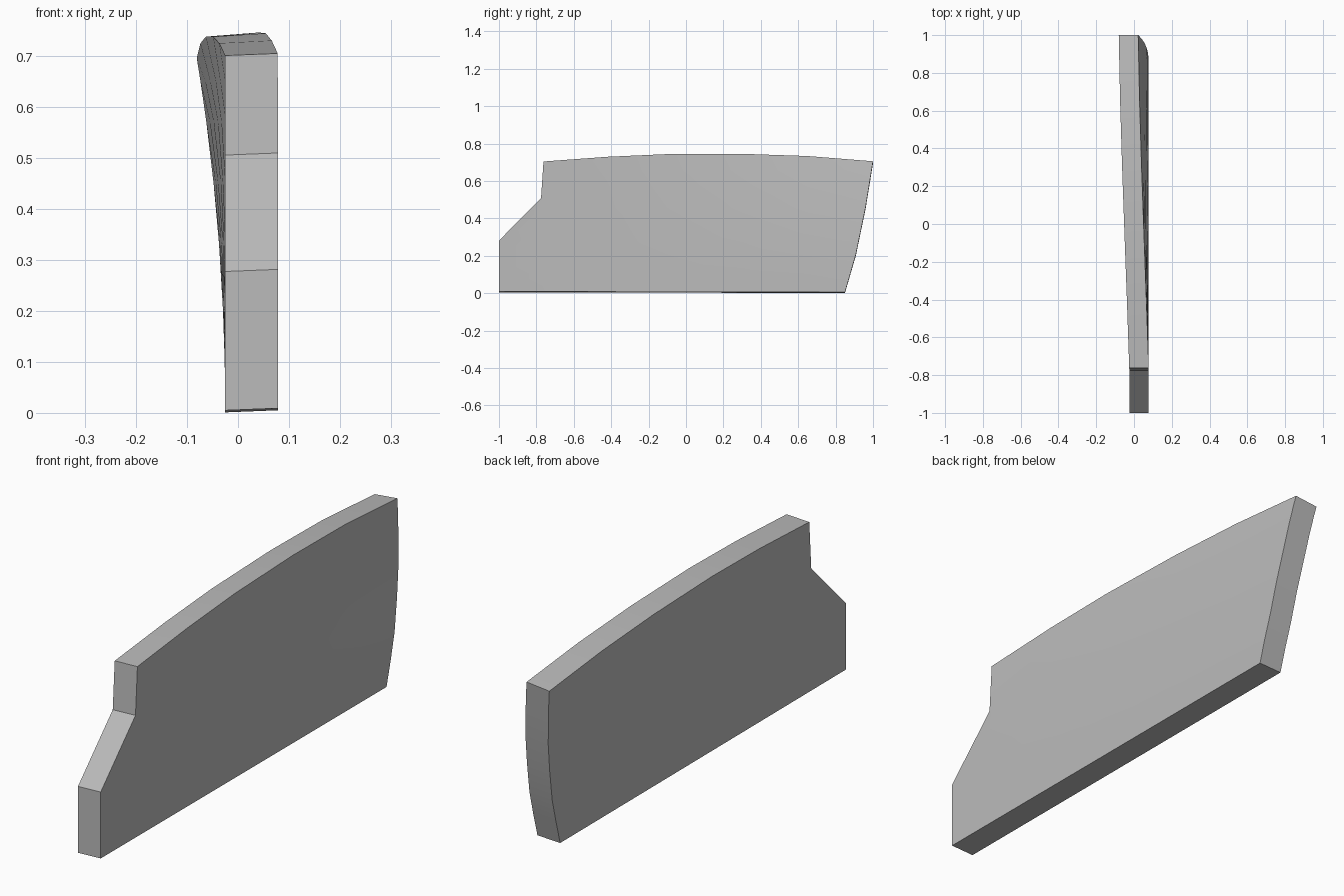
import bpy, bmesh, math

cube = bpy.data.objects.get("Cube")
if cube:
    bpy.data.objects.remove(cube, do_unlink=True)

# One flat grey for the whole panel
grey = bpy.data.materials.new("plain grey")
grey.use_nodes = True
colour = (0.5, 0.5, 0.5, 1)
grey.diffuse_color = colour
grey.node_tree.nodes["Principled BSDF"].inputs["Base Color"].default_value = colour

RIGHT, LEFT = -0.025, 0.078

# Side outline (y, z): stepped front, gently arched top, raked back
outline = [(-1, 0.005), (-1, 0.277), (-0.775, 0.505), (-0.762, 0.70),
           (-0.42, 0.724), (-0.1, 0.737), (0.3, 0.737), (0.65, 0.724),
           (1, 0.695), (0.96, 0.45), (0.908, 0.2), (0.85, 0.001)]

bm = bmesh.new()
side = bm.faces.new([bm.verts.new((RIGHT, y, z)) for y, z in outline])
ext = bmesh.ops.extrude_face_region(bm, geom=[side])
moved = [g for g in ext["geom"] if isinstance(g, bmesh.types.BMVert)]
bmesh.ops.translate(bm, verts=moved, vec=(LEFT - RIGHT, 0, 0))

# Slice the slab so that it can warp smoothly
def slice_slab(point, normal):
    bmesh.ops.bisect_plane(bm, geom=bm.verts[:] + bm.edges[:] + bm.faces[:],
                           dist=0.0005, plane_co=point, plane_no=normal)

for z in (0.1, 0.2, 0.33, 0.45, 0.57, 0.65):
    slice_slab((0, 0, z), (0, 0, 1))
for y in (-0.77, -0.42, -0.1, 0.3, 0.65):
    slice_slab((0, y, 0), (0, 1, 0))

# Lean the upper rear towards the right, rolling the edges with the bend
for v in bm.verts:
    reach = max(0, (v.co.y + 0.77) / 1.77)
    lean = 0.055 * reach * (v.co.z / 0.69) ** 2
    slope = 0.04 + 0.06 * reach * v.co.z / 0.69
    across = v.co.x - RIGHT
    v.co.x -= lean
    v.co.z += across * slope

bmesh.ops.recalc_face_normals(bm, faces=bm.faces[:])
mesh = bpy.data.meshes.new("curved_panel")
bm.to_mesh(mesh)
bm.free()
mesh.materials.append(grey)
panel = bpy.data.objects.new("curved_panel", mesh)
bpy.context.collection.objects.link(panel)

# Smooth faces, sharp rim
bpy.ops.object.select_all(action='DESELECT')
panel.select_set(True)
bpy.context.view_layer.objects.active = panel
bpy.ops.object.shade_smooth_by_angle(angle=math.radians(20))
